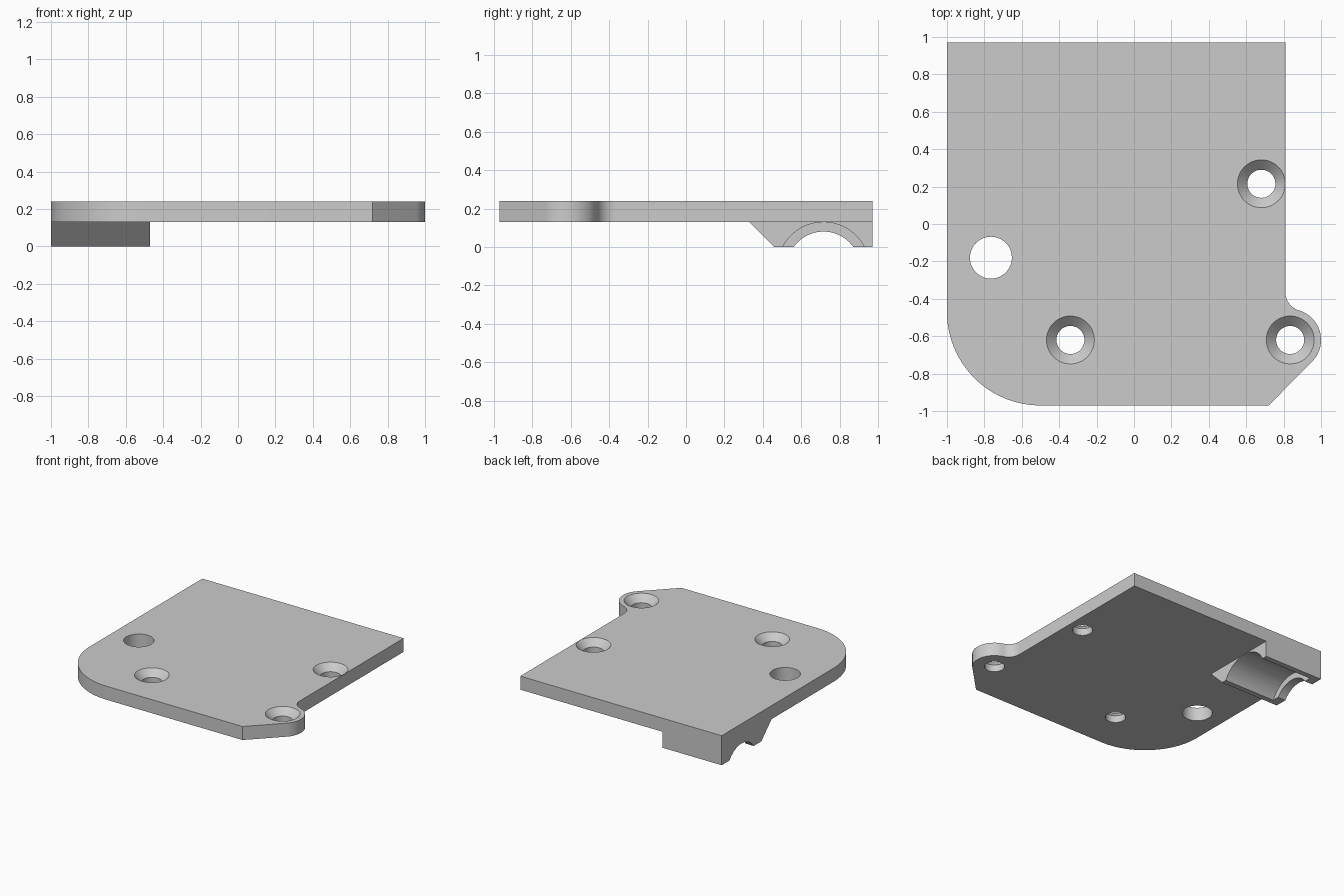
import bpy, bmesh, math
from math import cos, sin, pi, radians

cube = bpy.data.objects.get("Cube")
if cube:
    bpy.data.objects.remove(cube, do_unlink=True)

grey = bpy.data.materials.new("plain grey")
grey.use_nodes = True
colour = (0.6, 0.6, 0.6, 1)
grey.diffuse_color = colour
grey.node_tree.nodes["Principled BSDF"].inputs["Base Color"].default_value = colour


def arc(cx, cy, r, start, end, n=24):
    """Points on an arc, angles in degrees."""
    angles = [radians(start + (end - start) * i / n) for i in range(n + 1)]
    return [(cx + r * cos(a), cy + r * sin(a)) for a in angles]


def make_object(name, bm):
    bmesh.ops.recalc_face_normals(bm, faces=bm.faces)
    mesh = bpy.data.meshes.new(name)
    bm.to_mesh(mesh)
    bm.free()
    mesh.materials.append(grey)
    obj = bpy.data.objects.new(name, mesh)
    bpy.context.collection.objects.link(obj)
    return obj


def extrude(name, profile, start, end, axis="z"):
    """Prism of a profile: (x, y) along z, or (y, z) along x."""
    bm = bmesh.new()
    place = (lambda a, b, t: (a, b, t)) if axis == "z" else (lambda a, b, t: (t, a, b))
    face = bm.faces.new([bm.verts.new(place(a, b, start)) for a, b in profile])
    moved = bmesh.ops.extrude_face_region(bm, geom=[face])["geom"]
    verts = [v for v in moved if isinstance(v, bmesh.types.BMVert)]
    bmesh.ops.translate(bm, verts=verts, vec=place(0, 0, end - start))
    return make_object(name, bm)


def lathe(name, x, y, profile, n=48):
    """Closed turned solid from (radius, z) steps."""
    bm = bmesh.new()
    rings = [[bm.verts.new((x + r * cos(2 * pi * i / n), y + r * sin(2 * pi * i / n), z))
              for i in range(n)] for r, z in profile]
    for low, high in zip(rings, rings[1:]):
        for i in range(n):
            j = (i + 1) % n
            bm.faces.new((low[i], low[j], high[j], high[i]))
    bm.faces.new(rings[0])
    bm.faces.new(rings[-1])
    return make_object(name, bm)


def cut(target, cutter):
    cutter.hide_render = True
    mod = target.modifiers.new("cut", "BOOLEAN")
    mod.operation, mod.solver, mod.object = "DIFFERENCE", "EXACT", cutter
    bpy.context.view_layer.objects.active = target
    bpy.ops.object.modifier_apply(modifier=mod.name)
    bpy.data.objects.remove(cutter, do_unlink=True)


BOTTOM, TOP, BACK, LEFT_EDGE, RIGHT_EDGE = 0.13, 0.24, 0.97, 0.81, -1.0

# Plate outline: rounded corner, chamfer, screw ear and concave fillet
EAR_X, EAR_Y, EAR_R, FILLET_R = 0.835, -0.62, 0.165, 0.1
reach = EAR_R + FILLET_R
fillet_x = LEFT_EDGE + FILLET_R
lean = math.degrees(math.acos((fillet_x - EAR_X) / reach))
fillet_y = EAR_Y + reach * sin(radians(lean))
outline = [(RIGHT_EDGE, BACK)]
outline += arc(-0.5, -0.47, 0.5, 180, 270, 32)
outline += [(0.72, -BACK)]
outline += arc(EAR_X, EAR_Y, EAR_R, -45, lean)
outline += arc(fillet_x, fillet_y, FILLET_R, 180 + lean, 180, 12)[1:]
outline += [(LEFT_EDGE, BACK)]
plate = extrude("plate", outline, BOTTOM, TOP)

# Countersunk screw holes and one plain hole
for x, y in ((0.681, 0.215), (-0.34, -0.62), (EAR_X, EAR_Y)):
    steps = [(0.075, 0.1), (0.075, 0.187), (0.128, TOP), (0.128, 0.3)]
    cut(plate, lathe("screw_hole_cutter", x, y, steps))
cut(plate, lathe("plain_hole_cutter", -0.765, -0.18, [(0.112, 0.1), (0.112, 0.3)]))

# Clamp block below the plate: a wide channel with a narrower lip at its outer end
CHANNEL_Y, CHANNEL_Z, LIP_END = 0.715, -0.11, -0.93


def clamp_section(name, radius, start, end):
    half = math.degrees(math.acos(-CHANNEL_Z / radius))
    profile = [(BACK, BOTTOM), (0.33, BOTTOM), (0.46, 0)]
    profile += arc(CHANNEL_Y, CHANNEL_Z, radius, 90 + half, 90 - half, 32)
    profile += [(BACK, 0)]
    return extrude(name, profile, start, end, "x")


parts = [plate,
         clamp_section("clamp_lip", 0.19, RIGHT_EDGE, LIP_END),
         clamp_section("clamp_channel", 0.239, LIP_END, -0.47)]

for obj in bpy.context.selected_objects:
    obj.select_set(False)
for obj in parts:
    obj.select_set(True)
bpy.context.view_layer.objects.active = plate
bpy.ops.object.shade_smooth_by_angle(angle=radians(30))
